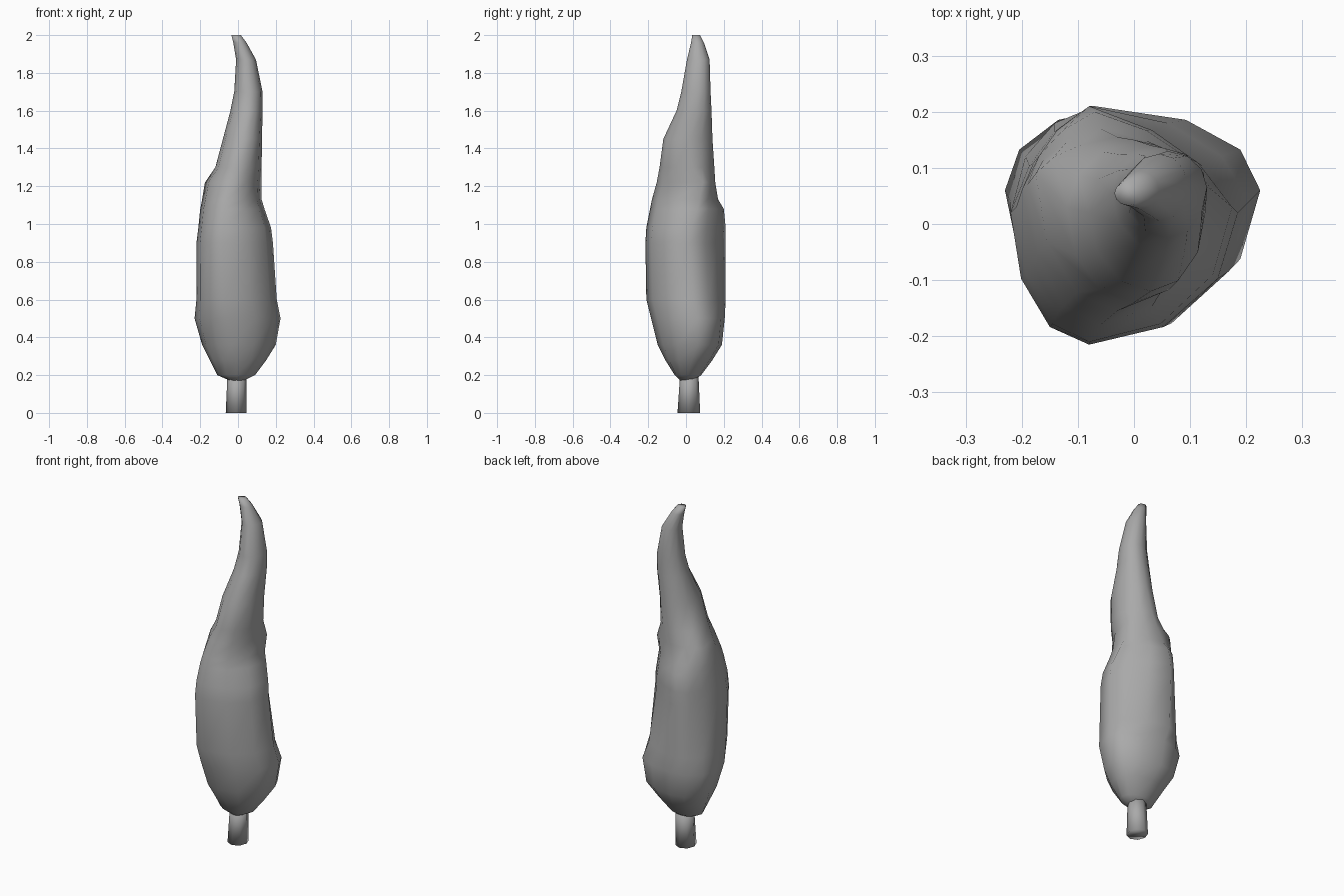
import bpy
import bmesh
from math import sin, cos, pi

default_cube = bpy.data.objects.get("Cube")
if default_cube:
    bpy.data.objects.remove(default_cube, do_unlink=True)


def make_material(name, colour):
    material = bpy.data.materials.new(name)
    material.use_nodes = True
    material.diffuse_color = colour
    material.node_tree.nodes["Principled BSDF"].inputs["Base Color"].default_value = colour
    return material


def loft(name, rings, sides, material):
    """Skin lopsided oval rings: height, x low, x high, y low, y high,
    x middle, y middle, and how full the back corners are."""
    bm = bmesh.new()
    loops = []
    for z, x_low, x_high, y_low, y_high, x_mid, y_mid, back_fullness in rings:
        loop = []
        for i in range(sides):
            across, along = cos(2 * pi * i / sides), sin(2 * pi * i / sides)
            # Each quarter of the ring has its own radii
            radius_x = x_high - x_mid if across > 0 else x_mid - x_low
            radius_y = y_high - y_mid if along > 0 else y_mid - y_low
            is_back_corner = 0 < i < sides / 2 and i != sides / 4
            scale = back_fullness if is_back_corner else 1
            loop.append(bm.verts.new((x_mid + radius_x * across * scale,
                                      y_mid + radius_y * along * scale, z)))
        loops.append(loop)

    # Side walls between neighbouring rings
    for lower, upper in zip(loops, loops[1:]):
        for i in range(sides):
            j = (i + 1) % sides
            bm.faces.new((lower[i], lower[j], upper[j], upper[i]))

    # End caps
    bm.faces.new(list(reversed(loops[0])))
    bm.faces.new(loops[-1])
    bmesh.ops.recalc_face_normals(bm, faces=bm.faces[:])
    for face in bm.faces:
        face.smooth = True

    mesh = bpy.data.meshes.new(name)
    bm.to_mesh(mesh)
    bm.free()
    mesh.materials.append(material)
    obj = bpy.data.objects.new(name, mesh)
    bpy.context.collection.objects.link(obj)


grey = make_material("plain grey", (0.4, 0.4, 0.4, 1))

# Short trunk, slightly wider at the ground
loft("trunk", [
    (0, -.065, .045, -.045, .075, -.01, .015, 1),
    (.22, -.055, .045, -.03, .065, -.005, .018, 1),
], 8, grey)

# Foliage: lumpy body with a low side bulge and a back shoulder, ending in a bent spire
loft("foliage", [
    (.17, -.04, .03, -.03, .04, -.005, .01, 1),
    (.2, -.11, .09, -.06, .08, -.01, .01, 1),
    (.28, -.15, .15, -.11, .14, -.01, .03, 1),
    (.36, -.19, .2, -.15, .19, -.03, .06, 1),
    (.5, -.23, .225, -.185, .205, -.04, .06, 1),
    (.6, -.22, .205, -.21, .21, -.07, .04, .95),
    (.9, -.22, .185, -.215, .21, -.08, .02, .88),
    (.98, -.21, .175, -.21, .21, -.08, .03, .88),
    (1.08, -.2, .14, -.19, .2, -.07, .06, .88),
    (1.13, -.19, .125, -.18, .17, -.06, .07, .9),
    (1.22, -.175, .125, -.155, .155, -.03, .09, .9),
    (1.3, -.12, .125, -.14, .15, 0, .03, .95),
    (1.45, -.08, .127, -.12, .14, .03, .02, 1),
    (1.6, -.04, .13, -.05, .135, .055, .055, 1),
    (1.7, -.02, .13, -.025, .13, .06, .065, 1),
    (1.87, -.01, .095, .005, .125, .045, .07, 1),
    (1.96, -.025, .045, .027, .095, .01, .06, 1),
    (2, -.035, .015, .033, .075, -.01, .055, 1),
], 12, grey)
